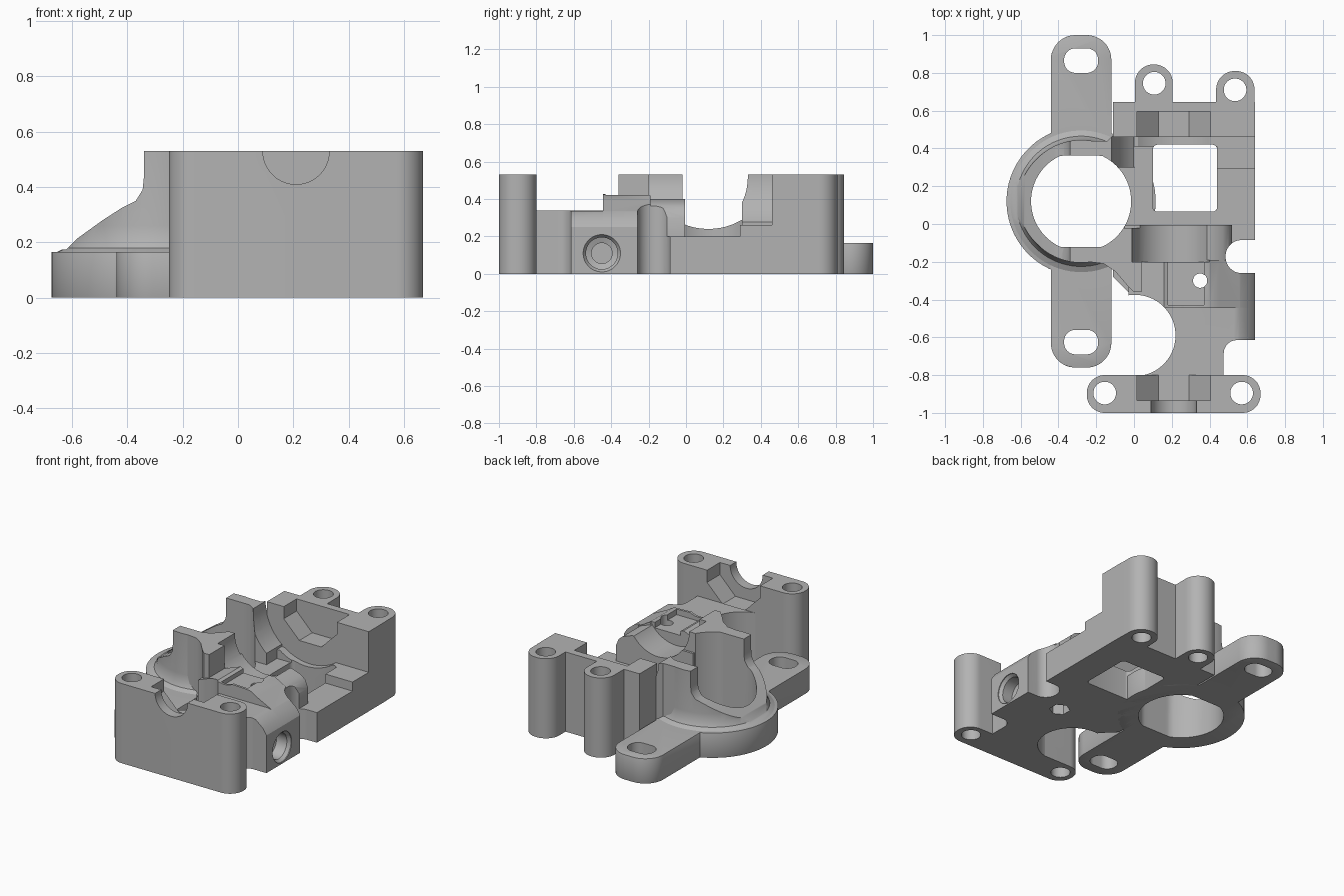
import bpy, bmesh, math
from mathutils import Matrix

if "Cube" in bpy.data.objects:
    bpy.data.objects.remove(bpy.data.objects["Cube"])

grey = bpy.data.materials.new("plain grey")
grey.use_nodes = True
GREY = (0.45, 0.45, 0.45, 1)
grey.diffuse_color = GREY
grey.node_tree.nodes["Principled BSDF"].inputs["Base Color"].default_value = GREY

TOP = 0.53
AXIS = 0.21             # x of the shaft that runs along y at the top plane
RING = (-0.28, 0.12)    # centre of the large ring


def finish(bm, name):
    bmesh.ops.recalc_face_normals(bm, faces=bm.faces)
    mesh = bpy.data.meshes.new(name)
    bm.to_mesh(mesh)
    bm.free()
    ob = bpy.data.objects.new(name, mesh)
    bpy.context.collection.objects.link(ob)
    mesh.materials.append(grey)
    return ob


def prism(outline, lo, hi, axis="Z", name="helper"):
    """Extrude an outline: (x, y) along z, or (x, z) along y."""
    bm = bmesh.new()
    place = (lambda a, b, c: (a, b, c)) if axis == "Z" else (lambda a, b, c: (a, c, b))
    low = [bm.verts.new(place(a, b, lo)) for a, b in outline]
    high = [bm.verts.new(place(a, b, hi)) for a, b in outline]
    bm.faces.new(low)
    bm.faces.new(high)
    for i in range(len(low)):
        j = (i + 1) % len(low)
        bm.faces.new((low[i], low[j], high[j], high[i]))
    return finish(bm, name)


def rounded(x0, x1, y0, y1, r, steps=12):
    """Rectangle outline with rounded corners."""
    pts = []
    corners = ((x1 - r, y1 - r), (x0 + r, y1 - r), (x0 + r, y0 + r), (x1 - r, y0 + r))
    for k, (cx, cy) in enumerate(corners):
        for i in range(steps + 1):
            a = math.pi / 2 * (k + i / steps)
            pts.append((cx + r * math.cos(a), cy + r * math.sin(a)))
    return pts


def box(x0, x1, y0, y1, z0, z1, name="helper"):
    return prism([(x0, y0), (x1, y0), (x1, y1), (x0, y1)], z0, z1, name=name)


def lathe(rings, centre, axis="Z", sides=64, name="helper"):
    """Stack of (radius, height) rings about an axis through centre."""
    bm = bmesh.new()
    turn = math.pi / sides
    loops = [[bm.verts.new((r * math.cos(2 * turn * i + turn), r * math.sin(2 * turn * i + turn), h))
              for i in range(sides)] for r, h in rings]
    for a, b in zip(loops, loops[1:]):
        for i in range(sides):
            j = (i + 1) % sides
            bm.faces.new((a[i], a[j], b[j], b[i]))
    bm.faces.new(loops[0])
    bm.faces.new(loops[-1])
    if axis == "Y":
        bm.transform(Matrix.Rotation(-math.pi / 2, 4, "X"))
    elif axis == "X":
        bm.transform(Matrix.Rotation(math.pi / 2, 4, "Y"))
    bm.transform(Matrix.Translation(centre))
    return finish(bm, name)


def hole(r, x, y, lo=-0.1, hi=0.7, sides=40):
    return lathe([(r, lo), (r, hi)], (x, y, 0), sides=sides)


def shaft(r, lo, hi, sides=64):
    return lathe([(r, lo), (r, hi)], (AXIS, 0, TOP), "Y", sides)


def combine(target, others, operation):
    for other in others:
        mod = target.modifiers.new("combine", "BOOLEAN")
        mod.operation = operation
        mod.solver = "EXACT"
        mod.object = other
        bpy.context.view_layer.update()
        graph = bpy.context.evaluated_depsgraph_get()
        mesh = bpy.data.meshes.new_from_object(target.evaluated_get(graph))
        target.modifiers.clear()
        target.data = mesh
        bpy.data.objects.remove(other)


def bore():
    return prism([(RING[0] + 0.265 * math.cos(a), RING[1] + max(-0.242, min(0.242, 0.265 * math.sin(a))))
                  for a in (2 * math.pi * i / 72 for i in range(72))], -0.1, 0.7)


def soften(ob, width, segments=2):
    mod = ob.modifiers.new("soft edges", "BEVEL")
    mod.width = width
    mod.segments = segments
    mod.limit_method = "ANGLE"
    mod.angle_limit = math.radians(60)
    bpy.context.view_layer.update()
    mesh = bpy.data.meshes.new_from_object(ob.evaluated_get(bpy.context.evaluated_depsgraph_get()))
    ob.modifiers.clear()
    ob.data = mesh


# Flange: long slotted bar with a round middle
flange = prism(rounded(-0.44, -0.12, -0.76, 1.0, 0.13), 0, 0.165, name="mounting_flange")
combine(flange, [lathe([(0.395, 0), (0.395, 0.165)], (*RING, 0))], "UNION")
soften(flange, 0.015)
combine(flange, [bore()] + [prism(rounded(-0.37, -0.19, y - 0.065, y + 0.065, 0.06), -0.1, 0.3)
                            for y in (0.865, -0.625)], "DIFFERENCE")

# Collar: flared wall round the bore, sloping down to the left and open in the middle
collar = lathe([(0.375, 0.1), (0.375, 0.165), (0.345, 0.18), (0.33, 0.21), (0.325, 0.26), (0.325, TOP)],
               (*RING, 0), name="collar_wall")
slope = prism([(-0.8, 0.165), (-0.62, 0.175), (-0.58, 0.215), (-0.49, 0.28), (-0.42, 0.325), (-0.37, 0.35),
               (-0.345, 0.39), (-0.34, 0.44), (-0.34, 0.7), (-0.8, 0.7)], -0.5, 0.8, "Y")
combine(collar, [slope, bore(), box(-0.3, 0.3, -0.02, 0.3, 0.2, 0.7),
                 shaft(0.22, -0.5, 0.01), shaft(0.33, 0, 0.6)], "DIFFERENCE")

# Housing: low floor, front shelf, saddle, and the two tall wings beside the bore
housing = prism([(-0.11, 0.46), (-0.11, -0.28), (-0.03, -0.36), (0, -0.4), (0, -0.8), (0.64, -0.8),
                 (0.64, 0.46)], 0, 0.2, name="housing")
shelf = prism([(0, 0.1), (0.64, 0.1), (0.64, 0.25), (0.615, 0.29), (0.56, 0.335), (0.53, 0.34), (0, 0.34)],
              -0.8, -0.44, "Y")
saddle = prism([(-0.03, 0.1), (0.64, 0.1), (0.64, 0.25), (0.615, 0.29), (0.56, 0.335), (0.45, 0.39),
                (0.4, 0.42), (0.18, 0.43), (0.1, 0.4), (-0.03, 0.35)], -0.445, -0.19, "Y")
cradle = prism([(-0.05, 0.1), (0.52, 0.1), (0.52, 0.3), (0.5, 0.35), (0.47, 0.375), (0.4, 0.4), (-0.05, 0.4)],
               -0.2, -0.005, "Y")
front_wing = prism([(-0.24, -0.2), (-0.16, -0.21), (-0.1, -0.25), (-0.04, -0.32), (0, -0.36), (0.04, -0.36),
                    (0.04, -0.02), (-0.1, -0.02)], 0.1, TOP)
back_wing = prism([(-0.3, 0.44), (-0.14, 0.44), (-0.11, 0.47), (0, 0.47), (0, 0.3), (-0.3, 0.3)], 0.1, TOP)
combine(housing, [shelf, saddle, cradle, front_wing, back_wing,
                  box(-0.11, 0.64, 0.41, 0.46, 0.1, 0.26),
                  box(0.44, 0.64, 0.29, 0.46, 0.1, 0.26)], "UNION")
combine(housing, [
    bore(),
    shaft(0.22, -0.2, 0.001),
    shaft(0.12, -0.5, -0.19),
    shaft(0.33, 0, 0.47),
    box(0.18, 0.37, -0.43, -0.19, 0.385, 0.7),
    hole(0.215, 0.005, -0.59, sides=64),
    prism(rounded(0.1, 0.44, 0.065, 0.42, 0.025, 4), -0.1, 0.6),
    prism(rounded(0.475, 0.9, -0.9, -0.615, 0.07), -0.1, 0.7),
    prism(rounded(0.485, 0.9, -0.26, -0.085, 0.085), -0.1, 0.7),
    hole(0.038, 0.35, -0.3, sides=24),
    hole(0.065, 0.35, -0.3, -0.1, 0.1, sides=6),
    lathe([(0.1, 0.7), (0.1, 0.635), (0.085, 0.615), (0.085, 0.54), (0.055, 0.53), (0.055, 0.3)],
          (0, -0.45, 0.11), "X", 40),
], "DIFFERENCE")

# Front wall: rounded block with shaft notch, eight-sided pocket and screw holes
OCT = 0.195 / math.cos(math.pi / 8)
front_wall = prism(rounded(-0.25, 0.67, -1.0, -0.8, 0.095), 0, TOP, name="front_wall")
combine(front_wall, [shaft(0.12, -1.1, -0.7), shaft(OCT, -0.935, -0.7, 8),
                     hole(0.06, -0.155, -0.895), hole(0.06, 0.57, -0.895)], "DIFFERENCE")

# Back wall: block with two screw tabs and a pocket
back_wall = box(-0.11, 0.64, 0.46, 0.645, 0, TOP, "back_wall")
combine(back_wall, [prism(rounded(0.005, 0.205, 0.5, 0.845, 0.098), 0, TOP),
                    prism(rounded(0.435, 0.638, 0.5, 0.81, 0.098), 0, TOP)], "UNION")
combine(back_wall, [shaft(OCT, 0.4, 0.595, 8), hole(0.06, 0.107, 0.745), hole(0.06, 0.535, 0.71)],
        "DIFFERENCE")

# Smooth the round faces and keep the edges sharp
parts = [flange, collar, housing, front_wall, back_wall]
bpy.ops.object.select_all(action="DESELECT")
for part in parts:
    part.select_set(True)
bpy.context.view_layer.objects.active = housing
bpy.ops.object.shade_smooth_by_angle(angle=math.radians(32))
